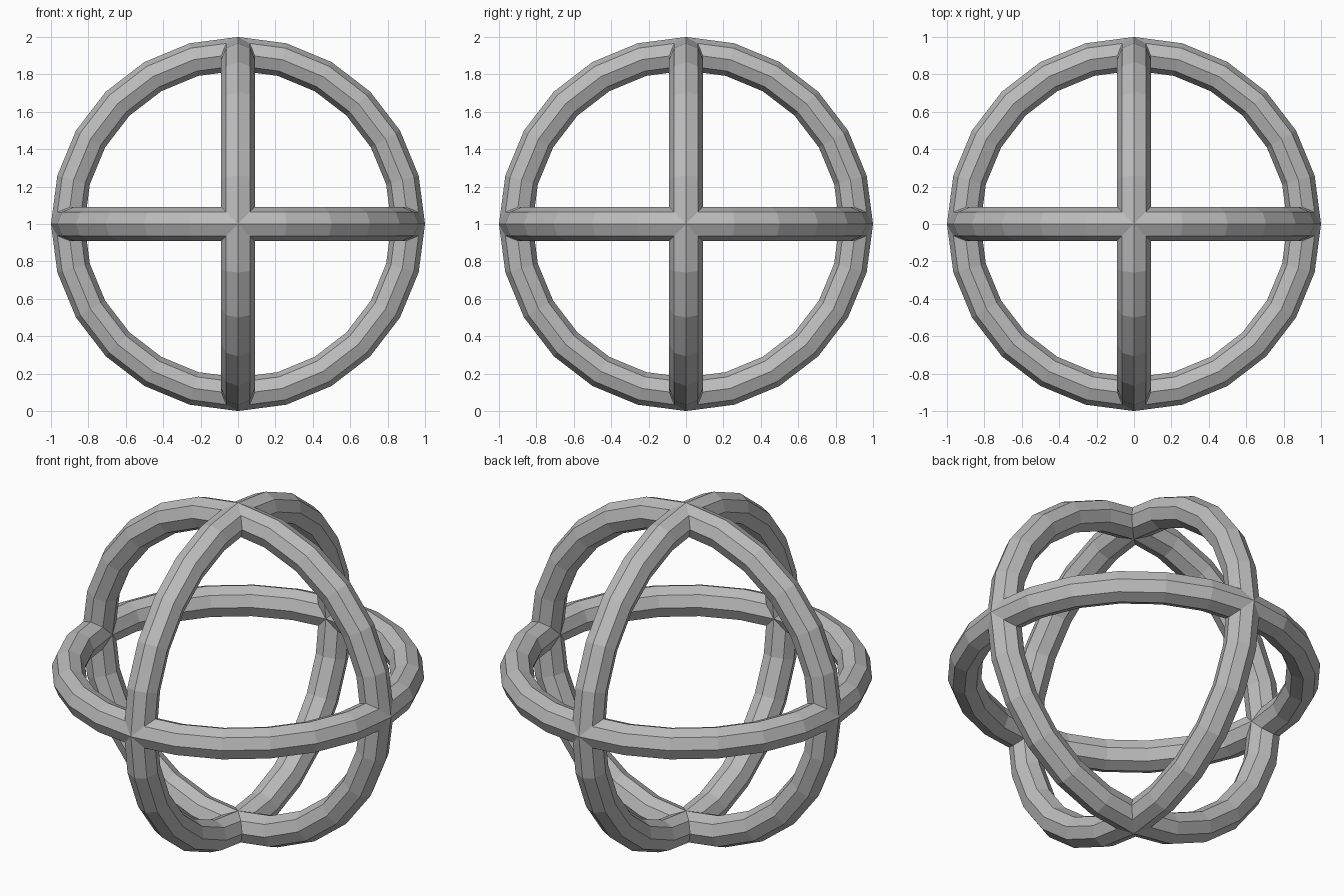
import bpy
import math

if "Cube" in bpy.data.objects:
    bpy.data.objects.remove(bpy.data.objects["Cube"])

# Single flat grey
grey = bpy.data.materials.new("plain_grey")
grey.diffuse_color = (0.5, 0.5, 0.5, 1.0)
grey.use_nodes = True
grey.node_tree.nodes["Principled BSDF"].inputs["Base Color"].default_value = grey.diffuse_color


def ring(name, rotation):
    """Low-poly tube ring of outer radius 1, centred one unit above the floor."""
    bpy.ops.mesh.primitive_torus_add(
        major_radius=0.91, minor_radius=0.09,
        major_segments=24, minor_segments=8,
        location=(0, 0, 1), rotation=rotation)
    obj = bpy.context.object
    obj.name = name
    obj.data.materials.append(grey)
    bpy.ops.object.shade_flat()


# Three mutually perpendicular rings
quarter = math.pi / 2
ring("horizontal_ring", (0, 0, 0))
ring("front_facing_ring", (quarter, 0, 0))
ring("side_facing_ring", (0, quarter, 0))
